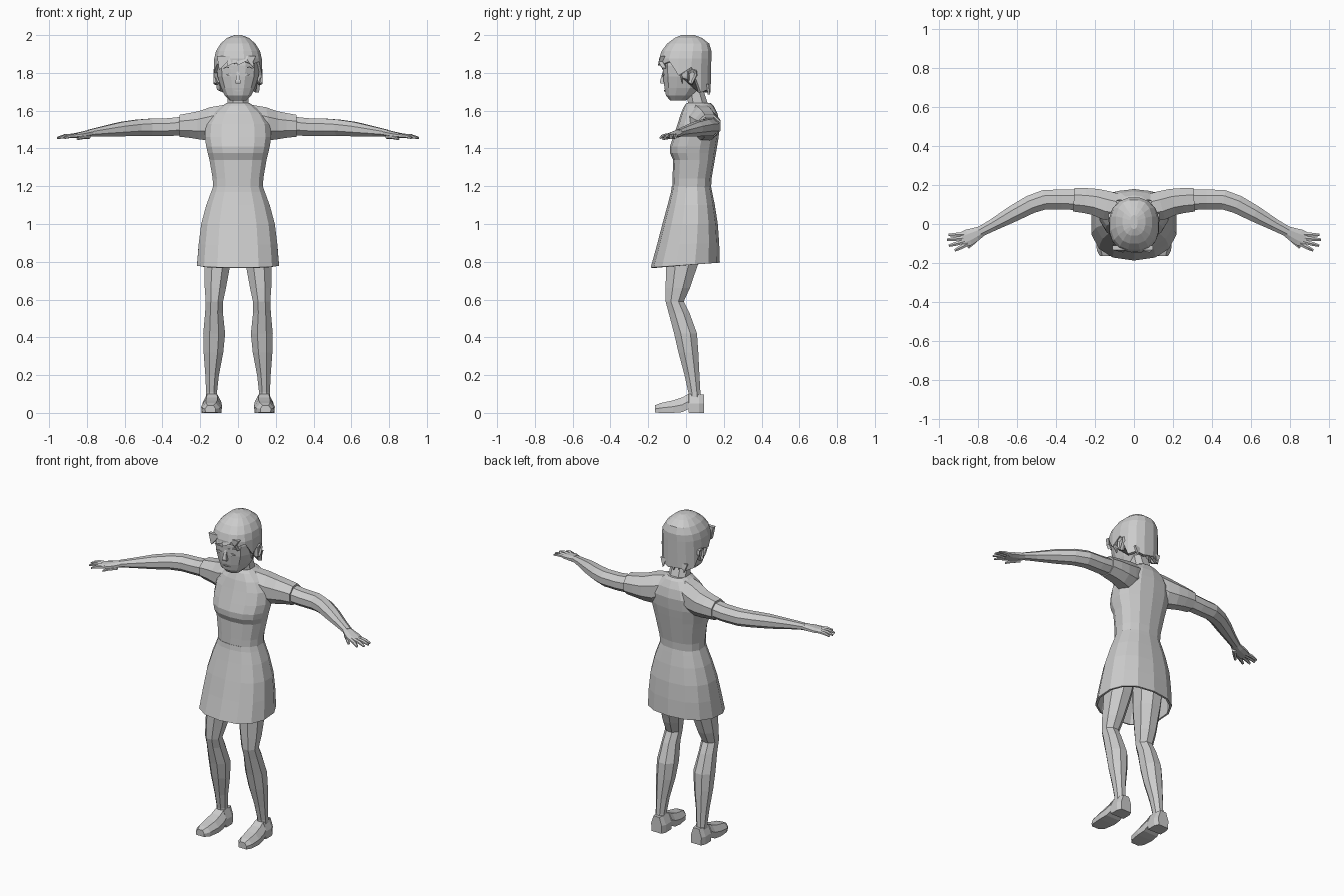
import bpy, bmesh, math
from mathutils import Vector

grey = bpy.data.materials.new("soft grey")
grey.diffuse_color = (0.6, 0.6, 0.6, 1)


def make(name, bm, mirror=False):
    bmesh.ops.recalc_face_normals(bm, faces=bm.faces)
    me = bpy.data.meshes.new(name)
    bm.to_mesh(me)
    bm.free()
    me.materials.append(grey)
    ob = bpy.data.objects.new(name, me)
    bpy.context.collection.objects.link(ob)
    if mirror:
        ob.modifiers.new("mirror", 'MIRROR').use_mirror_merge = False
    return ob


def loft(name, rings, mirror=False, caps=True):
    """Skin a chain of equal-sized vertex rings."""
    bm = bmesh.new()
    vs = [[bm.verts.new(p) for p in r] for r in rings]
    n = len(rings[0])
    for a, b in zip(vs, vs[1:]):
        for i in range(n):
            j = (i + 1) % n
            bm.faces.new((a[i], a[j], b[j], b[i]))
    if caps:
        bm.faces.new(vs[0])
        bm.faces.new(vs[-1])
    return make(name, bm, mirror)


def unit(i, n, p):
    """Point on a unit superellipse, with a flat side facing each axis."""
    a = math.tau * (i + 0.5) / n
    c, s = math.cos(a), math.sin(a)
    k = math.cos(math.pi / n) ** p
    return (math.copysign(abs(c) ** p, c) / k, math.copysign(abs(s) ** p, s) / k)


def level(z, rx, yf, yb, n=12, cx=0, p=0.85, drop=0):
    """Horizontal ring; drop lowers its front edge."""
    out = []
    for i in range(n):
        u, v = unit(i, n, p)
        out.append(Vector((cx + rx * u, (yf + yb) / 2 + (yb - yf) / 2 * v, z + drop * (v - 1) / 2)))
    return out


def limb(name, pts, n=8, mirror=True):
    """Tube through (x, y, z, half_width, half_height), cut across its path."""
    rings = []
    for k, (x, y, z, w, h) in enumerate(pts):
        a, b = pts[max(k - 1, 0)], pts[min(k + 1, len(pts) - 1)]
        t = Vector((b[0] - a[0], b[1] - a[1], 0)).normalized()
        side = Vector((-t.y, t.x, 0))
        rings.append([Vector((x, y, z)) + side * w * unit(i, n, 1)[0]
                      + Vector((0, 0, h * unit(i, n, 1)[1])) for i in range(n)])
    return loft(name, rings, mirror)


def plate(name, corners, thick, mirror=False):
    """Flat polygon in the x-z plane given depth along y."""
    front = [Vector(c) for c in corners]
    return loft(name, [front, [c + Vector((0, thick, 0)) for c in front]], mirror)


# Skirt: open underneath, with a thin hem
skirt = loft("skirt", [level(z, rx, f, b, 14, drop=d) for z, rx, f, b, d in [
    (0.795, 0.217, -0.183, 0.175, 0.025), (0.9, 0.208, -0.15, 0.172, 0.01),
    (1.0, 0.195, -0.122, 0.165, 0), (1.1, 0.168, -0.095, 0.15, 0),
    (1.17, 0.142, -0.077, 0.136, 0), (1.2, 0.131, -0.073, 0.13, 0)]], caps=False)
sol = skirt.modifiers.new("hem", 'SOLIDIFY')
sol.thickness = 0.012
sol.offset = -1

# Torso from waist to collar
loft("torso", [level(z, rx, f, b, 14) for z, rx, f, b in [
    (1.18, 0.132, -0.071, 0.13), (1.24, 0.134, -0.069, 0.133), (1.34, 0.151, -0.066, 0.15),
    (1.375, 0.16, -0.082, 0.156), (1.41, 0.168, -0.083, 0.162), (1.46, 0.176, -0.066, 0.17),
    (1.53, 0.17, -0.042, 0.176), (1.585, 0.135, -0.025, 0.165), (1.625, 0.085, -0.008, 0.145),
    (1.64, 0.062, 0.005, 0.13)]])

# Neck leaning forward
loft("neck", [level(z, rx, f, b, 8) for z, rx, f, b in [
    (1.58, 0.075, -0.015, 0.14), (1.64, 0.056, 0.01, 0.115), (1.74, 0.054, 0.0, 0.08)]])

# Sleeves and bare arms
limb("sleeve", [(0.07, 0.08, 1.555, 0.07, 0.075), (0.14, 0.095, 1.53, 0.074, 0.088),
                (0.2, 0.113, 1.523, 0.068, 0.075), (0.25, 0.12, 1.522, 0.064, 0.066),
                (0.308, 0.124, 1.52, 0.06, 0.058)])
limb("arm", [(0.28, 0.124, 1.52, 0.053, 0.05), (0.37, 0.126, 1.513, 0.051, 0.047),
             (0.46, 0.124, 1.512, 0.05, 0.046), (0.53, 0.1, 1.51, 0.047, 0.043),
             (0.62, 0.052, 1.502, 0.042, 0.038), (0.72, -0.004, 1.49, 0.031, 0.026),
             (0.79, -0.041, 1.481, 0.026, 0.018)])

# Hands
limb("palm", [(0.775, -0.034, 1.482, 0.026, 0.018), (0.81, -0.052, 1.475, 0.035, 0.017),
              (0.845, -0.068, 1.47, 0.042, 0.014), (0.88, -0.082, 1.466, 0.039, 0.01)])
fingers = {"little_finger": (0.88, -0.054, 0.95, -0.056), "ring_finger": (0.882, -0.073, 0.957, -0.08),
           "middle_finger": (0.877, -0.092, 0.948, -0.111), "index_finger": (0.865, -0.108, 0.918, -0.136),
           "thumb": (0.8, -0.072, 0.85, -0.122)}
for name, (x0, y0, x1, y1) in fingers.items():
    z = 1.462 if name == "thumb" else 1.468
    xm, ym = (x0 + x1) / 2, (y0 + y1) / 2
    limb(name, [(x0 * 1.5 - xm * 0.5, y0 * 1.5 - ym * 0.5, z, 0.011, 0.01),
                (xm, ym, z - 0.003, 0.01, 0.009),
                (x1, y1, z - 0.012, 0.006, 0.005)], 6)

# Legs with bent knees and full calves
loft("leg", [level(z, rx, f, b, 8, cx, 1) for z, cx, rx, f, b in [
    (1.0, 0.095, 0.08, -0.09, 0.12), (0.8, 0.108, 0.07, -0.105, 0.068),
    (0.66, 0.12, 0.056, -0.108, 0.02), (0.59, 0.125, 0.046, -0.108, -0.012),
    (0.53, 0.127, 0.047, -0.092, 0.018), (0.42, 0.126, 0.058, -0.063, 0.058),
    (0.32, 0.13, 0.052, -0.04, 0.065), (0.2, 0.137, 0.036, -0.008, 0.071),
    (0.11, 0.14, 0.029, 0.012, 0.076), (0.06, 0.14, 0.03, 0.015, 0.08)]], True)


# Shoes with an arch notch in front of the heel
def shoe_ring(y, cx, w, z0, z1):
    m = z0 + (z1 - z0) * 0.5
    return [Vector((cx + sx * w, y, z)) for sx, z in
            [(-0.95, z0), (0.95, z0), (1, m), (0.55, z1), (-0.55, z1), (-1, m)]]


loft("shoe", [shoe_ring(*r) for r in [
    (-0.165, 0.146, 0.028, 0.002, 0.04), (-0.135, 0.143, 0.047, 0, 0.052),
    (-0.07, 0.14, 0.055, 0, 0.066), (-0.02, 0.138, 0.052, 0.004, 0.082),
    (0.012, 0.137, 0.048, 0.02, 0.1), (0.015, 0.137, 0.048, 0, 0.1),
    (0.07, 0.137, 0.048, 0, 0.098), (0.096, 0.137, 0.036, 0, 0.098)]], True)

# Head
loft("head", [level(z, rx, f, b, 12, p=0.8) for z, rx, f, b in [
    (1.655, 0.045, -0.085, 0.0), (1.68, 0.07, -0.106, 0.045), (1.72, 0.089, -0.114, 0.085),
    (1.78, 0.108, -0.121, 0.105), (1.84, 0.113, -0.124, 0.11), (1.92, 0.095, -0.115, 0.11)]])


# Hair cap: the hem is high over the face, low and jagged at the nape
def hair_hem(inset):
    out = []
    for i, v in enumerate(level(0, 0.128 - inset, -0.14 + inset, 0.13 - inset, 16)):
        z = 1.86 if v.y < -0.06 else 1.8 if v.y < -0.02 else 1.83 if v.y < 0.045 else 1.71
        out.append(Vector((v.x, v.y, z - 0.014 * (i % 2))))
    return out


loft("hair", [hair_hem(0.02), hair_hem(0)] + [level(z, rx, f, b, 16) for z, rx, f, b in [
    (1.875, 0.126, -0.142, 0.134), (1.915, 0.117, -0.13, 0.135), (1.955, 0.092, -0.1, 0.123),
    (1.985, 0.058, -0.06, 0.085), (2.0, 0.018, -0.025, 0.045)]])

# Fringe locks and side locks
for k, (x, tip, z) in enumerate([(-0.075, -0.1, 1.815), (-0.03, -0.055, 1.835),
                                 (0.02, -0.002, 1.84), (0.06, 0.085, 1.825)]):
    plate("fringe_lock_%d" % k, [(x - 0.036, -0.132, 1.89), (x + 0.036, -0.132, 1.89),
                                 (x + 0.02, -0.146, 1.86), (tip, -0.148 + abs(tip) * 0.25, z)], 0.022)
limb("side_lock", [(0.108, -0.03, 1.86, 0.02, 0.025), (0.113, -0.025, 1.8, 0.013, 0.03),
                   (0.112, -0.02, 1.76, 0.006, 0.015)], 6)

# Nape locks
for k in range(5):
    x = (k - 2) * 0.036
    plate("nape_lock_%d" % k, [(x - 0.02, 0.108, 1.74), (x + 0.02, 0.108, 1.74),
                               (x, 0.115, 1.685 + 0.012 * (k % 2))], 0.012)


# Ears
def ear_ring(x, s):
    return [Vector((x, 0.027 + s * dy, 1.78 + s * dz)) for dy, dz in
            [(-0.02, 0.03), (0.005, 0.046), (0.03, 0.035), (0.033, 0.008), (0.005, -0.045), (-0.017, -0.035)]]


loft("ear", [ear_ring(0.095, 0.8), ear_ring(0.117, 1), ear_ring(0.13, 0.85), ear_ring(0.121, 0.5)], True)

# Nose, brows, eyelids and mouth
loft("nose", [level(1.745, 0.014, -0.136, -0.1, 4), level(1.755, 0.013, -0.138, -0.1, 4),
              level(1.81, 0.006, -0.122, -0.1, 4)])
plate("brow", [(0.018, -0.128, 1.822), (0.06, -0.126, 1.834), (0.085, -0.112, 1.822),
               (0.06, -0.126, 1.826)], 0.009, True)
plate("eyelid", [(0.025, -0.125, 1.79), (0.045, -0.126, 1.797), (0.065, -0.122, 1.79),
                 (0.045, -0.126, 1.782)], 0.008, True)
plate("mouth", [(-0.025, -0.115, 1.706), (0, -0.119, 1.71), (0.025, -0.115, 1.706),
                (0, -0.118, 1.701)], 0.009)
